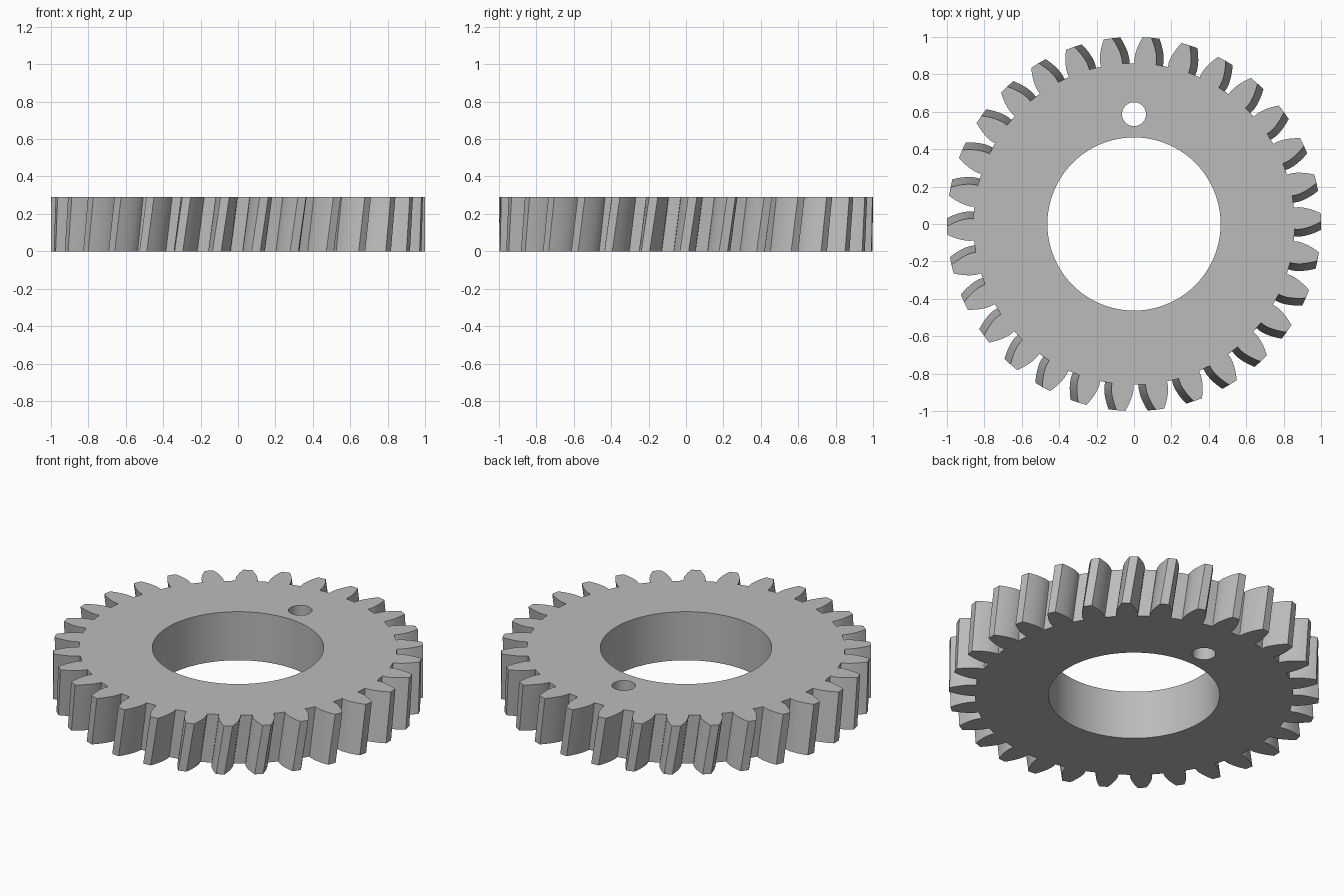
import bpy, bmesh, math

cube = bpy.data.objects.get("Cube")
if cube:
    bpy.data.objects.remove(cube, do_unlink=True)

# Gear dimensions
TEETH = 30
HEIGHT = 0.29
TIP_R = 1.0
MODULE = 2 * TIP_R / (TEETH + 2)
PITCH_R = MODULE * TEETH / 2
ROOT_R = PITCH_R - 1.25 * MODULE
PRESSURE = math.radians(20)
BASE_R = PITCH_R * math.cos(PRESSURE)
TWIST = math.radians(2.5)
TOP_PHASE = math.radians(2)
FLANK_STEPS = 6


def involute(angle):
    return math.tan(angle) - angle


def half_angle(r):
    """Half the angular width of a tooth at radius r."""
    pressure = math.acos(min(1, BASE_R / r))
    return math.pi / (2 * TEETH) + involute(PRESSURE) - involute(pressure)


def gear_outline():
    """Polar outline of all the teeth, counterclockwise."""
    radii = [ROOT_R] + [BASE_R + (TIP_R - BASE_R) * i / FLANK_STEPS
                        for i in range(FLANK_STEPS + 1)]
    points = []
    for t in range(TEETH):
        centre = TOP_PHASE + t * math.tau / TEETH
        points += [(r, centre - half_angle(r)) for r in radii]
        points += [(r, centre + half_angle(r)) for r in reversed(radii)]
    return points


def circle(cx, cy, r, count):
    return [(cx + r * math.cos(i * math.tau / count),
             cy + r * math.sin(i * math.tau / count)) for i in range(count)]


def add_loop(bm, points, z):
    verts = [bm.verts.new((x, y, z)) for x, y in points]
    edges = [bm.edges.new((v, verts[i - 1])) for i, v in enumerate(verts)]
    return verts, edges


# Helical toothed rim, large bore and small pin hole
bm = bmesh.new()
outline = gear_outline()
layers = []
for z, turn in ((0, -TWIST), (HEIGHT, 0)):
    rim = [(r * math.cos(a + turn), r * math.sin(a + turn)) for r, a in outline]
    loops = [add_loop(bm, pts, z) for pts in
             (rim, circle(0, 0, 0.463, 96), circle(0, 0.587, 0.064, 32))]
    bmesh.ops.triangle_fill(bm, use_beauty=True, use_dissolve=False,
                            edges=[e for _, es in loops for e in es])
    layers.append([vs for vs, _ in loops])

# Walls between the bottom and top outlines
for low, high in zip(*layers):
    for i in range(len(low)):
        bm.faces.new((low[i - 1], low[i], high[i], high[i - 1]))
bmesh.ops.recalc_face_normals(bm, faces=bm.faces)

mesh = bpy.data.meshes.new("helical_gear")
bm.to_mesh(mesh)
bm.free()
gear = bpy.data.objects.new("helical_gear", mesh)
bpy.context.collection.objects.link(gear)

# Plain grey metal
grey = bpy.data.materials.new("grey_metal")
grey.use_nodes = True
color = (0.5, 0.5, 0.5, 1)
grey.diffuse_color = color
grey.node_tree.nodes["Principled BSDF"].inputs["Base Color"].default_value = color
mesh.materials.append(grey)

bpy.ops.object.select_all(action="DESELECT")
gear.select_set(True)
bpy.context.view_layer.objects.active = gear
bpy.ops.object.shade_smooth_by_angle(angle=math.radians(25))
